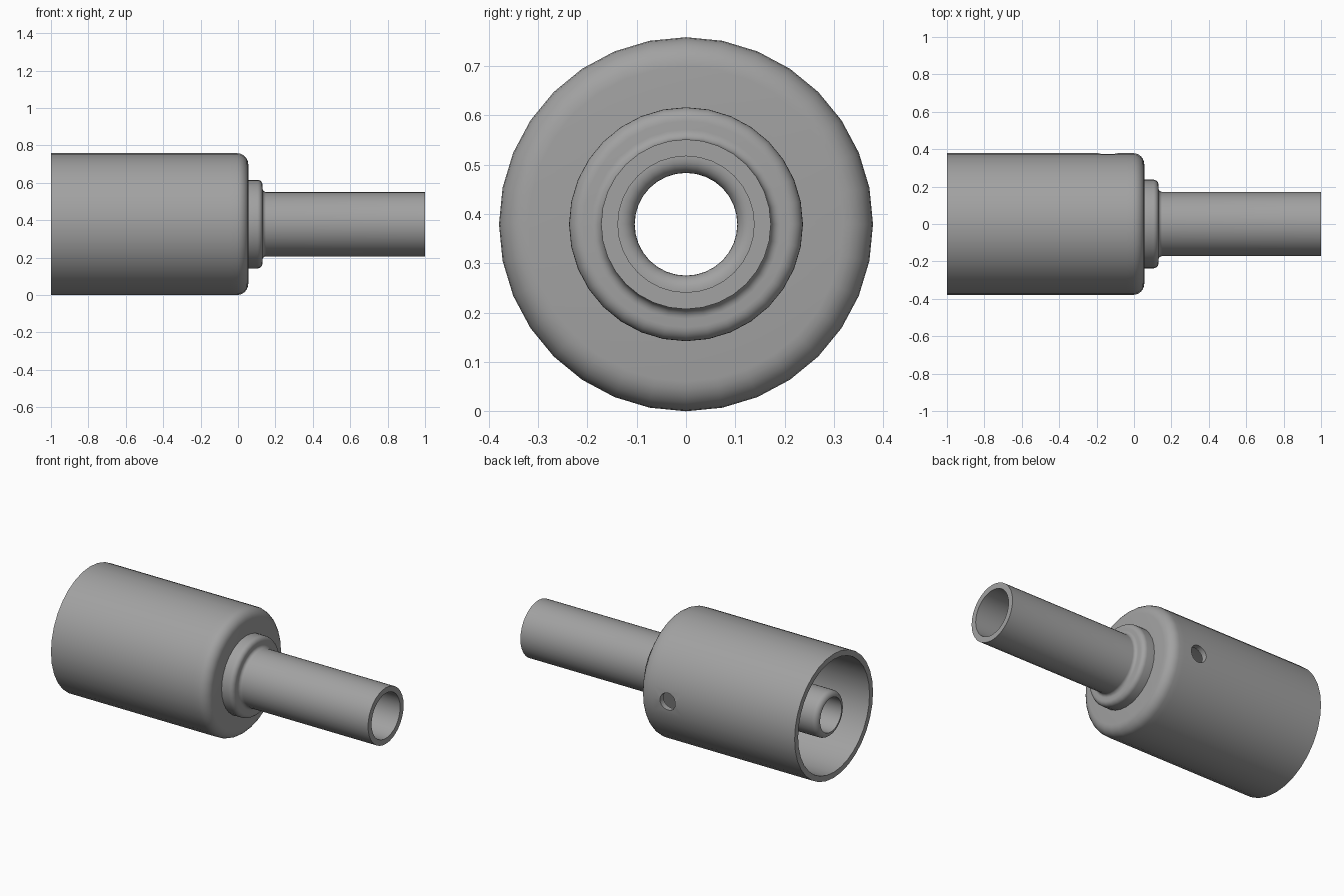
import bpy, bmesh, math
from mathutils import Vector

if "Cube" in bpy.data.objects:
    bpy.data.objects.remove(bpy.data.objects["Cube"], do_unlink=True)

AXIS_Z = 0.379   # height of the common axis
SEGMENTS = 32

grey = bpy.data.materials.new("plain grey")
grey.use_nodes = True
grey.diffuse_color = (0.36, 0.36, 0.36, 1)
grey.node_tree.nodes["Principled BSDF"].inputs["Base Color"].default_value = grey.diffuse_color


def arc(cx, cr, radius, start, end, steps=6):
    """Fillet points (x, r) about a centre, angles in degrees from +x towards +r."""
    angles = [math.radians(start + (end - start) * i / steps) for i in range(steps + 1)]
    return [(cx + radius * math.cos(a), cr + radius * math.sin(a)) for a in angles]


def lathe(name, profile):
    """Revolve a closed (x, r) profile around the long axis."""
    bm = bmesh.new()
    rings = []
    for k in range(SEGMENTS):
        a = math.tau * k / SEGMENTS
        rings.append([bm.verts.new((x, r * math.cos(a), AXIS_Z + r * math.sin(a)))
                      for x, r in profile])
    n = len(profile)
    for k, ring in enumerate(rings):
        after = rings[(k + 1) % SEGMENTS]
        for i in range(n):
            j = (i + 1) % n
            bm.faces.new((ring[i], ring[j], after[j], after[i]))
    bmesh.ops.recalc_face_normals(bm, faces=bm.faces)
    mesh = bpy.data.meshes.new(name)
    bm.to_mesh(mesh)
    bm.free()
    mesh.materials.append(grey)
    obj = bpy.data.objects.new(name, mesh)
    bpy.context.collection.objects.link(obj)
    return obj


def smooth(obj):
    bpy.ops.object.select_all(action='DESELECT')
    obj.select_set(True)
    bpy.context.view_layer.objects.active = obj
    bpy.ops.object.shade_smooth_by_angle(angle=math.radians(32))


# Outer cup, open at -x, with a rounded shoulder and a thin wall
shell = lathe("outer_shell",
              [(-1, 0.345), (-1, 0.379), (-0.24, 0.379), (-0.04, 0.379)]
              + arc(-0.005, 0.319, 0.06, 90, 0)
              + [(0.055, 0.125), (0.02, 0.125)]
              + arc(-0.01, 0.315, 0.03, 0, 90)
              + [(-0.04, 0.345), (-0.24, 0.345)])

# Round vent hole through the back wall
bpy.ops.mesh.primitive_cylinder_add(vertices=24, radius=0.052, depth=0.2,
                                    location=(-0.14, 0.36, AXIS_Z),
                                    rotation=(math.pi / 2, 0, 0))
cutter = bpy.context.object
cutter.name = "vent_cutter"
cutter.hide_render = True
cutter.data.materials.append(grey)
cut = shell.modifiers.new("vent", 'BOOLEAN')
cut.operation = 'DIFFERENCE'
cut.solver = 'EXACT'
cut.object = cutter
bpy.ops.object.select_all(action='DESELECT')
shell.select_set(True)
bpy.context.view_layer.objects.active = shell
bpy.ops.object.modifier_apply(modifier=cut.name)
bpy.data.objects.remove(cutter, do_unlink=True)

# Collar that blends with a small fillet into the outlet pipe
pipe = lathe("collar_and_outlet_pipe",
             [(0.04, 0.138), (0.04, 0.237)]
             + arc(0.103, 0.209, 0.028, 90, 0)
             + arc(0.151, 0.192, 0.020, 180, 270)
             + [(1, 0.172), (1, 0.138)])

# Inner tube, rounded outside at the tip and inside at the step
tube = lathe("inner_tube",
             [(-0.98, 0.104)]
             + arc(-0.948, 0.106, 0.032, 180, 90)
             + [(0.06, 0.138)]
             + arc(0.03, 0.134, 0.03, 0, -90))

for part in (shell, pipe, tube):
    smooth(part)
